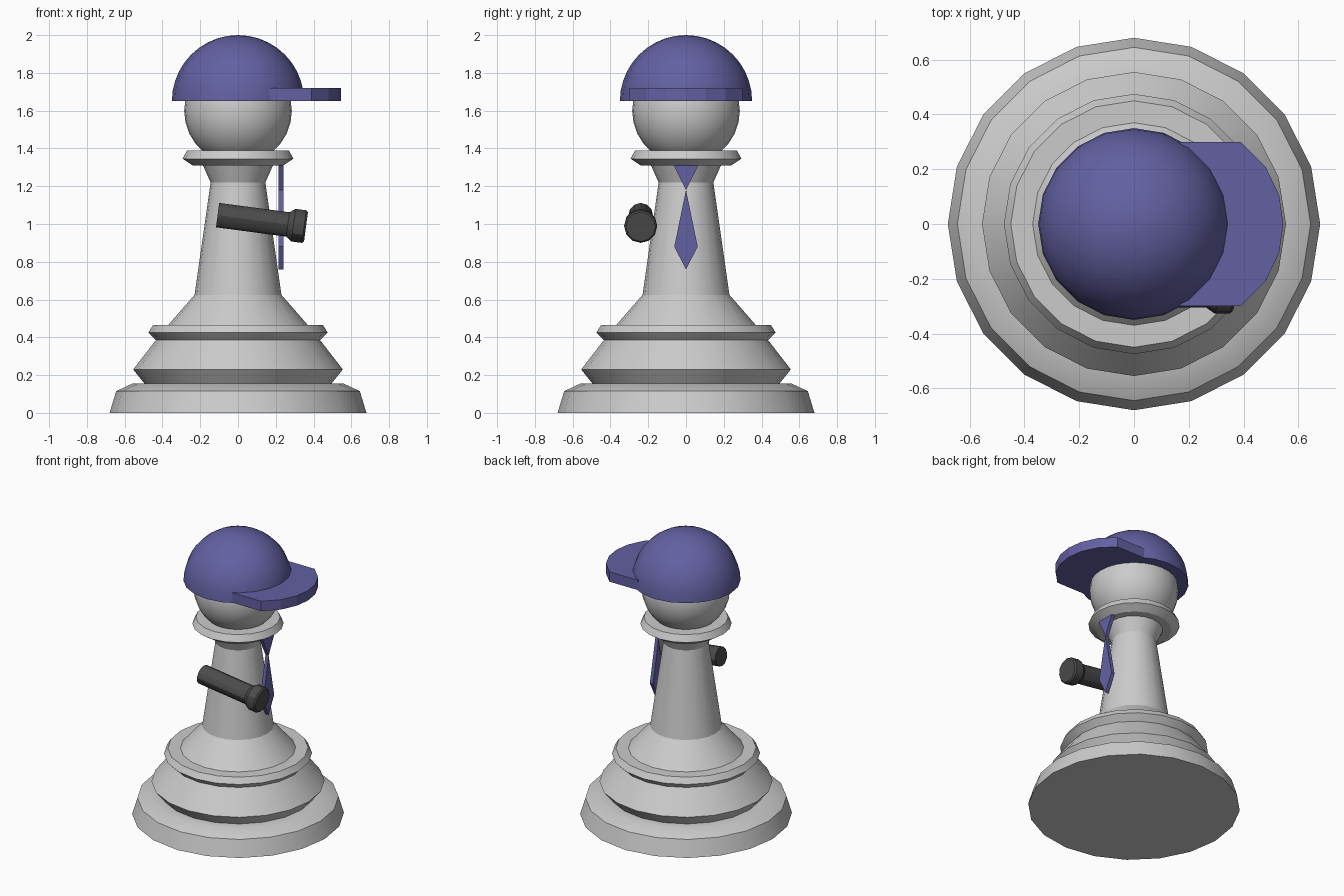
import bpy, bmesh, math
from mathutils import Matrix, Vector

if "Cube" in bpy.data.objects:
    bpy.data.objects.remove(bpy.data.objects["Cube"])


def material(name, rgb):
    m = bpy.data.materials.new(name)
    m.diffuse_color = (*rgb, 1)
    m.use_nodes = True
    m.node_tree.nodes["Principled BSDF"].inputs["Base Color"].default_value = m.diffuse_color
    return m


def finish(name, bm, mat=None, smooth=None):
    bmesh.ops.recalc_face_normals(bm, faces=bm.faces)
    me = bpy.data.meshes.new(name)
    bm.to_mesh(me)
    bm.free()
    ob = bpy.data.objects.new(name, me)
    bpy.context.collection.objects.link(ob)
    if mat:
        me.materials.append(mat)
    if smooth:
        bpy.ops.object.select_all(action='DESELECT')
        ob.select_set(True)
        bpy.context.view_layer.objects.active = ob
        bpy.ops.object.shade_smooth_by_angle(angle=math.radians(smooth))
    return ob


def lathe(name, profile, sides, mat=None, matrix=Matrix(), smooth=30):
    """Revolve (radius, height) points about z; ends are capped."""
    bm = bmesh.new()
    rings = []
    for r, z in profile:
        if r < 1e-5:
            rings.append([bm.verts.new((0, 0, z))] * sides)
        else:
            rings.append([bm.verts.new((r * math.cos(math.tau * i / sides),
                                        r * math.sin(math.tau * i / sides), z))
                          for i in range(sides)])
    for a, b in zip(rings, rings[1:]):
        for i in range(sides):
            j = (i + 1) % sides
            bm.faces.new(list(dict.fromkeys((a[i], a[j], b[j], b[i]))))
    for ring in (rings[0], rings[-1]):
        if ring[0] != ring[1]:
            bm.faces.new(ring)
    bm.transform(matrix)
    return finish(name, bm, mat, smooth)


def plate(name, outlines, offset, mat):
    """Extrude flat outlines (lists of 3D points) by an offset vector."""
    bm = bmesh.new()
    for pts in outlines:
        face = bm.faces.new([bm.verts.new(p) for p in pts])
        new = bmesh.ops.extrude_face_region(bm, geom=[face], use_keep_orig=True)
        bmesh.ops.translate(bm, vec=offset,
                            verts=[g for g in new['geom'] if isinstance(g, bmesh.types.BMVert)])
    return finish(name, bm, mat)


def arc(r, z, start, end, steps):
    angles = [math.radians(start + (end - start) * i / steps) for i in range(steps + 1)]
    return [(r * math.cos(a), z + r * math.sin(a)) for a in angles]


blue = material("blue_cloth", (0.125, 0.118, 0.36))
dark = material("dark_metal", (0.07, 0.07, 0.07))

# Turned pawn body with collar
lathe("body", [(0.68, 0), (0.645, 0.115), (0.56, 0.155), (0.495, 0.155),
               (0.555, 0.23), (0.435, 0.385), (0.475, 0.425), (0.45, 0.465),
               (0.37, 0.465), (0.23, 0.625), (0.145, 1.22), (0.185, 1.31),
               (0.24, 1.31), (0.293, 1.345), (0.27, 1.39), (0.15, 1.39)], 20)

# Round head
lathe("head", arc(0.285, 1.6, -90, 90, 14), 28)

# Cap dome and brim
lathe("cap_dome", arc(0.35, 1.65, 0, 90, 10), 20, blue)
edge = [(0.165, 0.30), (0.39, 0.30), (0.48, 0.21), (0.53, 0.105)]
brim = edge + [(0.545, 0)] + [(x, -y) for x, y in reversed(edge)]
plate("cap_brim", [[(x, y, 1.65) for x, y in brim]], (0, 0, 0.07), blue)

# Necktie: knot and blade
knot = [(-0.065, 1.31), (0.065, 1.31), (0, 1.18)]
blade = [(0, 1.18), (0.062, 0.88), (0, 0.76), (-0.062, 0.88)]
plate("necktie", [[(0.215, y, z) for y, z in part] for part in (knot, blade)],
      (0.025, 0, 0), blue)

# Torch held at the front, pointing slightly down
start, end = Vector((-0.108, -0.24, 1.047)), Vector((0.36, -0.24, 0.985))
aim = (end - start).to_track_quat('Z', 'Y').to_matrix().to_4x4()
lathe("torch", [(0.065, 0), (0.065, 0.375), (0.087, 0.405), (0.087, 0.462),
                (0.078, 0.472)], 12, dark, Matrix.Translation(start) @ aim)
